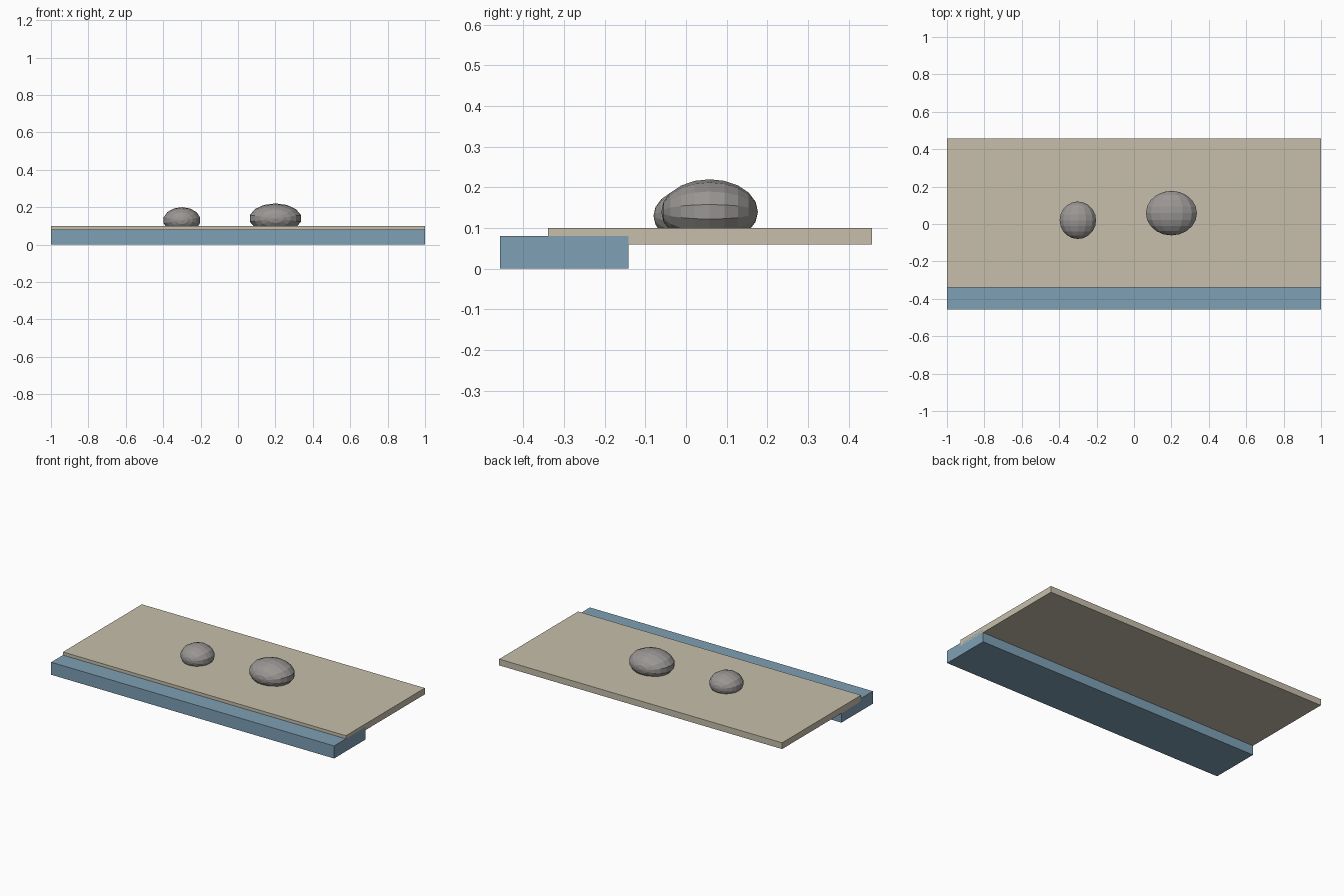
import bpy, bmesh, math
from mathutils import Matrix, Vector

if "Cube" in bpy.data.objects:
    bpy.data.objects.remove(bpy.data.objects["Cube"])


def material(name, rgb):
    m = bpy.data.materials.new(name)
    m.diffuse_color = (*rgb, 1)
    m.use_nodes = True
    m.node_tree.nodes["Principled BSDF"].inputs["Base Color"].default_value = m.diffuse_color
    return m


SAND = material("sand beige", (0.57, 0.52, 0.41))
WATER = material("water blue", (0.21, 0.35, 0.46))
STONE = material("stone grey", (0.32, 0.305, 0.295))


def finish(bm, name, mat):
    bmesh.ops.recalc_face_normals(bm, faces=bm.faces)
    mesh = bpy.data.meshes.new(name)
    bm.to_mesh(mesh)
    bm.free()
    mesh.materials.append(mat)
    obj = bpy.data.objects.new(name, mesh)
    bpy.context.collection.objects.link(obj)


def slab(name, lo, hi, mat):
    lo, hi = Vector(lo), Vector(hi)
    bm = bmesh.new()
    bmesh.ops.create_cube(bm, size=1, matrix=Matrix.Translation((lo + hi) / 2)
                          @ Matrix.Diagonal((*(hi - lo), 1)))
    finish(bm, name, mat)


def rock(name, centre, radii, segments=14, rings=10):
    """Flat-faced ellipsoid whose poles lie along y."""
    bm = bmesh.new()
    angles = [math.pi * i / rings for i in range(rings + 1)]
    arc = [bm.verts.new((0, math.cos(a), math.sin(a))) for a in angles]
    edges = [bm.edges.new(pair) for pair in zip(arc, arc[1:])]
    bmesh.ops.spin(bm, geom=arc + edges, cent=(0, 0, 0), axis=(0, 1, 0),
                   angle=2 * math.pi, steps=segments)
    bmesh.ops.remove_doubles(bm, verts=bm.verts, dist=1e-4)
    bm.transform(Matrix.Translation(centre) @ Matrix.Diagonal((*radii, 1)))
    finish(bm, name, STONE)


# Water strip, with the beach overlapping its rear edge
slab("water", (-1, -0.458, 0), (1, -0.141, 0.08), WATER)
slab("beach", (-1, -0.339, 0.06), (1, 0.458, 0.10), SAND)

# Rocks half sunk in the sand
rock("large_rock", (0.20, 0.058, 0.14), (0.14, 0.119, 0.08))
rock("small_rock", (-0.30, 0.02, 0.13), (0.10, 0.10, 0.07))
